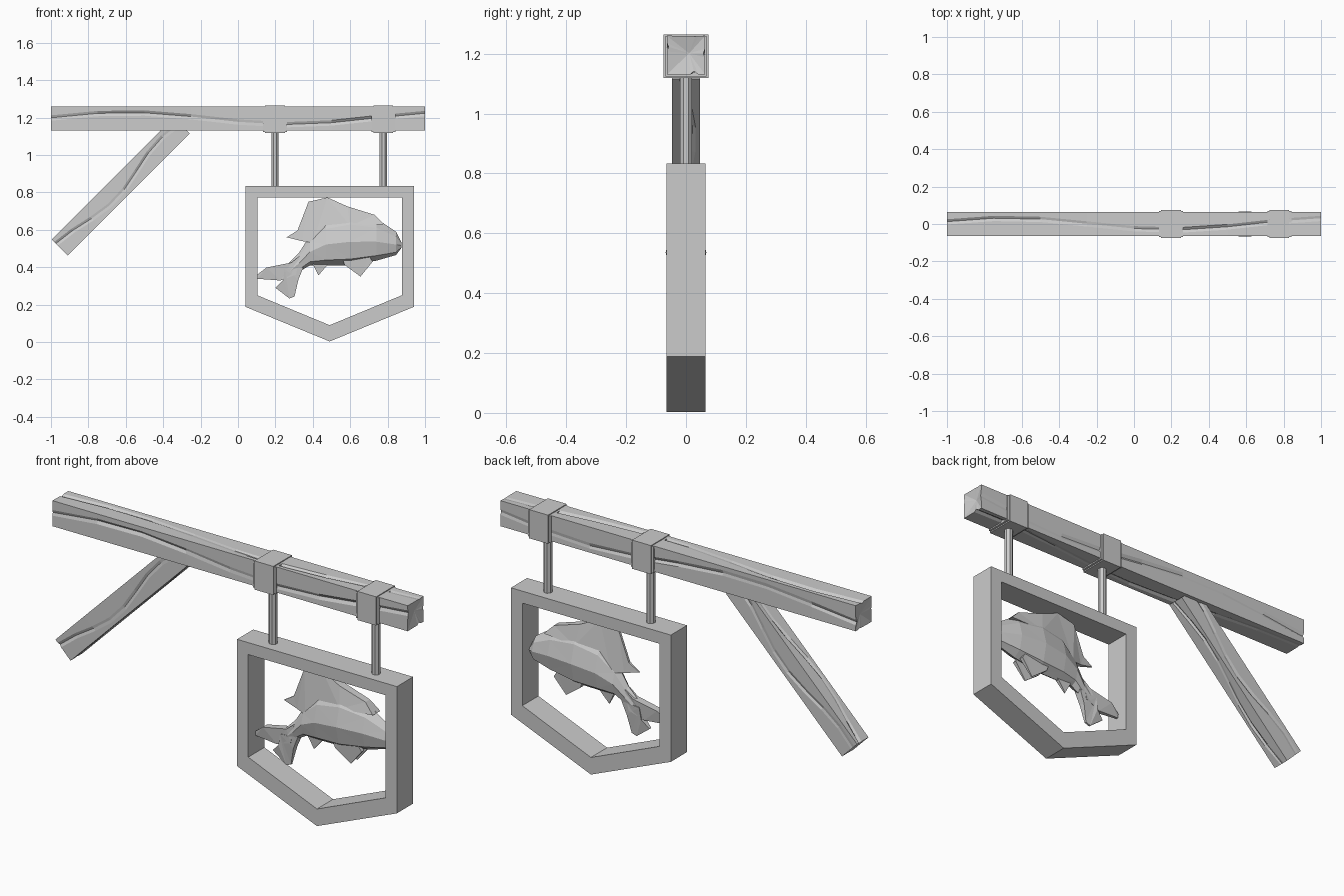
import bpy, bmesh, math
from mathutils import Vector

if "Cube" in bpy.data.objects:
    bpy.data.objects.remove(bpy.data.objects["Cube"], do_unlink=True)

grey = bpy.data.materials.new("plain grey")
grey.use_nodes = True
GREY = (0.6, 0.6, 0.6, 1)
grey.diffuse_color = GREY
grey.node_tree.nodes["Principled BSDF"].inputs["Base Color"].default_value = GREY


def finish(name, bm):
    bmesh.ops.recalc_face_normals(bm, faces=bm.faces)
    mesh = bpy.data.meshes.new(name)
    bm.to_mesh(mesh)
    bm.free()
    mesh.materials.append(grey)
    obj = bpy.data.objects.new(name, mesh)
    bpy.context.collection.objects.link(obj)
    return obj


def loft(name, rings, cap_inset=0.0):
    """Skin a list of equal point rings; the caps are fans with a moved centre."""
    bm = bmesh.new()
    vs = [[bm.verts.new(p) for p in ring] for ring in rings]
    n = len(vs[0])
    for a, b in zip(vs, vs[1:]):
        for i in range(n):
            j = (i + 1) % n
            bm.faces.new((a[i], a[j], b[j], b[i]))
    for end, inner in ((0, 1), (-1, -2)):
        mid = sum((v.co for v in vs[end]), Vector()) / n
        other = sum((v.co for v in vs[inner]), Vector()) / n
        c = bm.verts.new(mid + (other - mid).normalized() * cap_inset)
        for i in range(n):
            bm.faces.new((vs[end][i], vs[end][(i + 1) % n], c))
    return finish(name, bm)


def box(name, x0, x1, half_y, z0, z1):
    bm = bmesh.new()
    bmesh.ops.create_cube(bm, size=1)
    for v in bm.verts:
        v.co = ((x0 + x1) / 2 + v.co.x * (x1 - x0), v.co.y * 2 * half_y,
                (z0 + z1) / 2 + v.co.z * (z1 - z0))
    return finish(name, bm)


def plate(name, outline, half_y, edge_y=None):
    """Upright x-z outline given thickness; edge_y lists per-point half thickness."""
    bm = bmesh.new()
    ys = edge_y or [half_y] * len(outline)
    sides = [[bm.verts.new((x, s * y, z)) for (x, z), y in zip(outline, ys)] for s in (-1, 1)]
    for side in sides:
        bmesh.ops.triangulate(bm, faces=[bm.faces.new(side)])
    for i in range(len(outline)):
        j = (i + 1) % len(outline)
        bm.faces.new((sides[0][i], sides[0][j], sides[1][j], sides[1][i]))
    return finish(name, bm)


def timber(name, start, end, half_w, half_y, phase):
    """Square log with wandering cracks along each side."""
    start, end = Vector(start), Vector(end)
    axis = (end - start).normalized()
    side = Vector((0, 1, 0))
    up = axis.cross(side) * -1
    corners = [(-1, -1), (1, -1), (1, 1), (-1, 1)]
    steps = 8
    rings = []
    for k in range(steps + 1):
        centre = start.lerp(end, k / steps)
        ring = []
        for i, (a, b) in enumerate(corners):
            c, d = corners[(i + 1) % 4]
            wander = 0.25 * math.sin(k * 0.9 + i * 2 + phase)
            depth = 0.10 + 0.07 * math.sin(k * 1.3 + i * 1.7 + phase)
            for t, sink in ((0, 0), (0.38 + wander, 0.01), (0.5 + wander, depth),
                            (0.6 + wander, 0.01)):
                y, z = a + (c - a) * t, b + (d - b) * t
                if a == c:
                    y *= 1 - sink
                else:
                    z *= 1 - sink
                ring.append(centre + side * y * half_y + up * z * half_w)
        rings.append(ring)
    return loft(name, rings, 0.015)


# Post arm and diagonal brace
timber("beam", (-1, 0, 1.195), (1, 0, 1.195), 0.065, 0.064, 0.4)
timber("brace", (-0.953, 0, 0.505), (-0.30, 0, 1.158), 0.06, 0.046, 2.0)

# Straps around the beam with hanging rods
for label, x in (("left", 0.777), ("right", 0.198)):
    box(label + "_strap", x - 0.064, x + 0.064, 0.069, 1.124, 1.259)
    box(label + "_strap_band", x - 0.053, x + 0.053, 0.075, 1.118, 1.264)
    rings = [[(x + 0.021 * math.cos(math.tau * (i + 0.5) / 8),
               0.021 * math.sin(math.tau * (i + 0.5) / 8), z) for i in range(8)]
             for z in (0.82, 1.13)]
    loft(label + "_rod", rings)

# Five-sided sign frame
outer = [(0.04, 0.833), (0.94, 0.833), (0.94, 0.188), (0.49, 0.003), (0.04, 0.188)]
inner = [(0.103, 0.772), (0.876, 0.772), (0.876, 0.25), (0.49, 0.09), (0.103, 0.25)]
bm = bmesh.new()
loops = [[bm.verts.new((x, y, z)) for x, z in pts]
         for pts, y in ((outer, -0.065), (outer, 0.065), (inner, 0.065), (inner, -0.065))]
for k in range(4):
    a, b = loops[k], loops[(k + 1) % 4]
    for i in range(5):
        j = (i + 1) % 5
        bm.faces.new((a[i], a[j], b[j], b[i]))
finish("sign_frame", bm)

# Fish body: x, top, bottom, half width
stations = [(0.875, 0.53, 0.505, 0.012), (0.845, 0.59, 0.465, 0.032),
            (0.74, 0.66, 0.435, 0.056), (0.60, 0.69, 0.41, 0.068),
            (0.47, 0.66, 0.408, 0.060), (0.385, 0.57, 0.41, 0.042),
            (0.325, 0.475, 0.375, 0.025), (0.27, 0.42, 0.335, 0.018)]
section = [(0, 1), (0.65, 0.78), (1, 0.45), (0.7, 0.12), (0, 0),
           (-0.7, 0.12), (-1, 0.45), (-0.65, 0.78)]
body = loft("fish_body", [[(x, u * w, lo + (hi - lo) * v) for u, v in section]
                          for x, hi, lo, w in stations])
bm = bmesh.new()
bm.from_mesh(body.data)
bmesh.ops.triangulate(bm, faces=bm.faces)
bm.to_mesh(body.data)
bm.free()

# Fins, thick at the root and thin at the tip
plate("fish_dorsal_fin", [(0.78, 0.63), (0.73, 0.68), (0.585, 0.725), (0.478, 0.773),
                          (0.377, 0.75), (0.318, 0.596), (0.26, 0.56), (0.34, 0.54),
                          (0.40, 0.53), (0.60, 0.62)], 0,
      [0.03, 0.018, 0.02, 0.008, 0.006, 0.006, 0.003, 0.012, 0.03, 0.04])
plate("fish_tail_upper", [(0.33, 0.46), (0.286, 0.425), (0.152, 0.398), (0.10, 0.358),
                          (0.104, 0.338), (0.227, 0.329), (0.31, 0.36)], 0,
      [0.02, 0.02, 0.018, 0.006, 0.006, 0.012, 0.02])
plate("fish_tail_lower", [(0.35, 0.40), (0.25, 0.39), (0.24, 0.33), (0.20, 0.29),
                          (0.275, 0.233), (0.302, 0.243), (0.323, 0.334)], 0,
      [0.02, 0.02, 0.018, 0.006, 0.005, 0.005, 0.016])
plate("fish_rear_fin", [(0.40, 0.44), (0.40, 0.415), (0.43, 0.356), (0.485, 0.42), (0.48, 0.45)],
      0, [0.012, 0.01, 0.003, 0.01, 0.012])
for s, label in ((1, "left"), (-1, "right")):
    fin = plate("fish_belly_fin_" + label, [(0.56, 0.44), (0.57, 0.412), (0.655, 0.35),
                                            (0.72, 0.43), (0.70, 0.46)],
                0, [0.012, 0.01, 0.003, 0.01, 0.012])
    fin.location.y = s * 0.025
